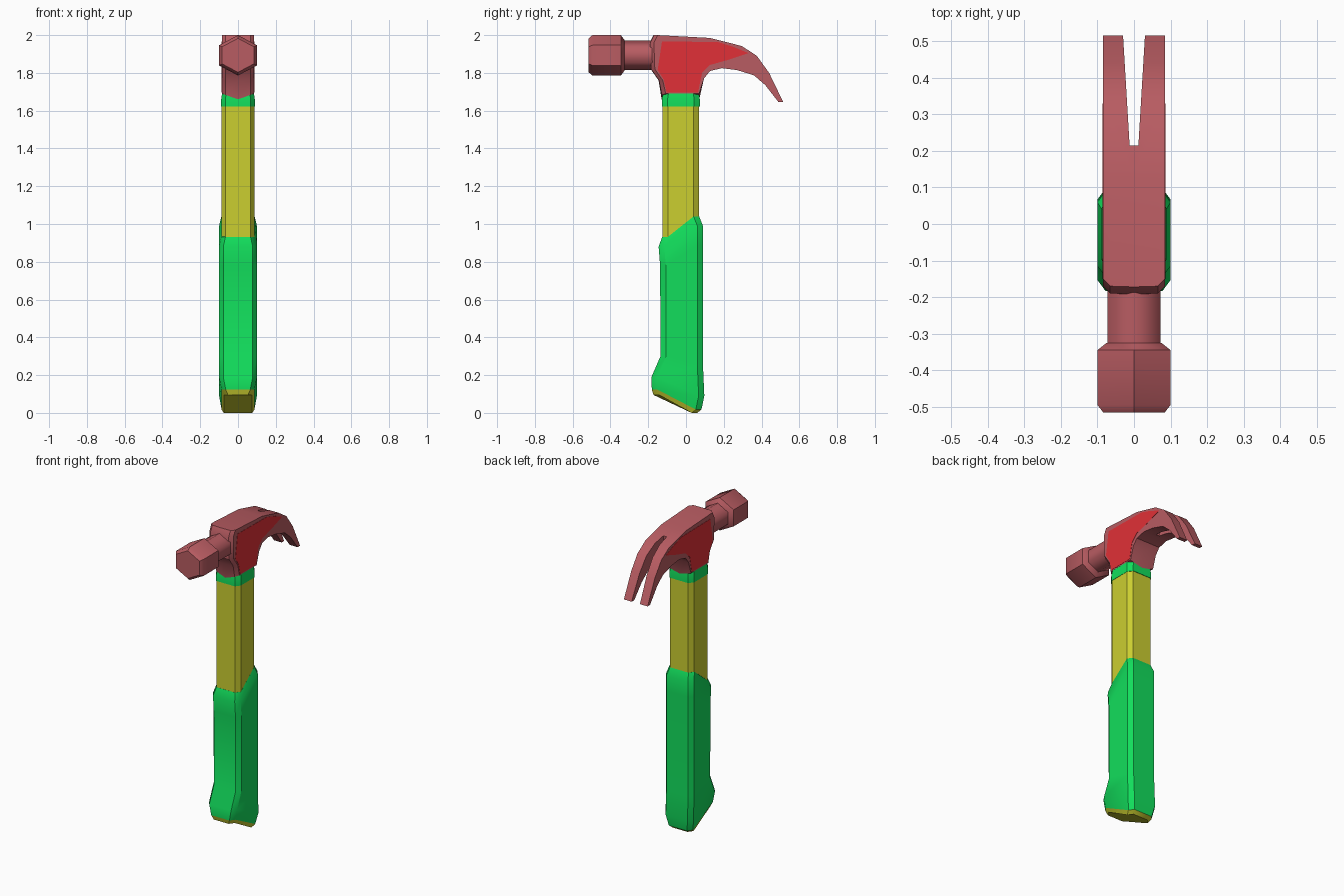
import bpy, bmesh
from math import sin, cos, radians

if "Cube" in bpy.data.objects:
    bpy.data.objects.remove(bpy.data.objects["Cube"])


def material(name, rgb):
    m = bpy.data.materials.new(name)
    m.diffuse_color = (*rgb, 1)
    m.use_nodes = True
    m.node_tree.nodes["Principled BSDF"].inputs["Base Color"].default_value = m.diffuse_color
    return m


STEEL = material("head_red", (0.48, 0.107, 0.122))
RED = material("panel_red", (0.75, 0.03, 0.038))
GREEN = material("green", (0.006, 0.73, 0.107))
YELLOW = material("yellow", (0.60, 0.62, 0.03))


def loft(name, rings, mat=None, smooth=35):
    """Skin a list of equal-length vertex rings and cap both ends."""
    bm = bmesh.new()
    rows = [[bm.verts.new(p) for p in ring] for ring in rings]
    n = len(rows[0])
    for a, b in zip(rows, rows[1:]):
        for i in range(n):
            j = (i + 1) % n
            bm.faces.new((a[i], a[j], b[j], b[i]))
    bm.faces.new(rows[0])
    bm.faces.new(rows[-1])
    bmesh.ops.recalc_face_normals(bm, faces=bm.faces)
    me = bpy.data.meshes.new(name)
    bm.to_mesh(me)
    bm.free()
    ob = bpy.data.objects.new(name, me)
    bpy.context.collection.objects.link(ob)
    if mat:
        me.materials.append(mat)
    if smooth:
        bpy.ops.object.select_all(action='DESELECT')
        ob.select_set(True)
        bpy.context.view_layer.objects.active = ob
        bpy.ops.object.shade_smooth_by_angle(angle=radians(smooth))
    return ob


def handle_ring(yf, zf, yb, zb, hx, cx=0.022, cy=0.03):
    """Chamfered rectangle, front at (yf, zf), back at (yb, zb)."""
    half = [(hx - cx, yf, zf), (hx, yf + cy, zf), (hx, yb - cy, zb), (hx - cx, yb, zb)]
    return half + [(-x, y, z) for x, y, z in reversed(half)]


def hex_ring(y, r):
    """Hexagon with points up and down, around the striking axis."""
    return [(1.08 * r * cos(radians(30 + 60 * k)), y, 1.893 + r * sin(radians(30 + 60 * k)))
            for k in range(6)]


# Handle: butt cap, grip with slanted ends, shaft, collar
loft("butt_cap", [handle_ring(-0.172, 0.095, 0.06, 0.0, 0.075),
                  handle_ring(-0.181, 0.123, 0.082, 0.018, 0.087)], YELLOW)
loft("grip", [handle_ring(*r) for r in (
    (-0.181, 0.123, 0.082, 0.018, 0.087),
    (-0.183, 0.19, 0.097, 0.09, 0.1),
    (-0.135, 0.30, 0.090, 0.25, 0.1),
    (-0.137, 0.78, 0.090, 0.89, 0.1),
    (-0.145, 0.88, 0.090, 0.99, 0.1),
    (-0.126, 0.932, 0.070, 1.04, 0.088))], GREEN)
loft("shaft", [handle_ring(-0.125, z, 0.07, z, 0.087) for z in (0.88, 1.63)], YELLOW)
loft("collar", [handle_ring(-0.128, 1.622, 0.073, 1.622, 0.089),
                handle_ring(-0.128, 1.66, 0.073, 1.66, 0.089),
                handle_ring(-0.122, 1.695, 0.068, 1.695, 0.084)], GREEN)

# Head and claw: side profile swept across the width, front face bulging forward
FRONT = [(-0.107, 1.69), (-0.123, 1.76), (-0.165, 1.82), (-0.17, 1.96), (-0.15, 2.0)]
CLAW = [(0.127, 1.985), (0.296, 1.942), (0.375, 1.89), (0.44, 1.80), (0.515, 1.645),
        (0.49, 1.645), (0.42, 1.735), (0.36, 1.787), (0.27, 1.815), (0.19, 1.825),
        (0.127, 1.81), (0.095, 1.77), (0.07, 1.69)]


def head_ring(x, push, drop):
    pts = [(y - push, z) for y, z in FRONT] + CLAW
    return [(x, y, z - (drop if z == 1.69 else 0)) for y, z in pts]


head = loft("head", [head_ring(*c) for c in (
    (-0.085, 0, 0), (-0.065, 0.02, 0.007), (0, 0.022, 0.03),
    (0.065, 0.02, 0.007), (0.085, 0, 0))], STEEL, 30)

# Tapered nail slot through the claw
slot = loft("slot_cutter", [[(-0.012, 0.215, z), (0.012, 0.215, z),
                             (0.035, 0.6, z), (-0.035, 0.6, z)] for z in (1.5, 2.2)], STEEL, 0)
slot.hide_render = True
cut = head.modifiers.new("slot", 'BOOLEAN')
cut.operation, cut.solver, cut.object = 'DIFFERENCE', 'EXACT', slot
bpy.context.view_layer.objects.active = head
bpy.ops.object.modifier_apply(modifier="slot")
bpy.data.objects.remove(slot)

# Bright side panels
PANEL = [(-0.103, 1.697), (-0.118, 1.765), (-0.15, 1.815), (-0.127, 1.967), (0.17, 1.963),
         (0.25, 1.938), (0.33, 1.905), (0.22, 1.868), (0.127, 1.842), (0.085, 1.80), (0.064, 1.697)]
for side, s in (("right", 1), ("left", -1)):
    loft("panel_" + side, [[(s * x, y, z) for y, z in PANEL] for x in (0.08, 0.0865)], RED, 0)

# Hexagonal neck and striking face
loft("neck", [hex_ring(-0.34, 0.078), hex_ring(-0.16, 0.078)], STEEL, 62)
loft("striking_face", [hex_ring(-0.515, 0.09), hex_ring(-0.495, 0.107),
                       hex_ring(-0.345, 0.107), hex_ring(-0.325, 0.08)], STEEL, 40)
